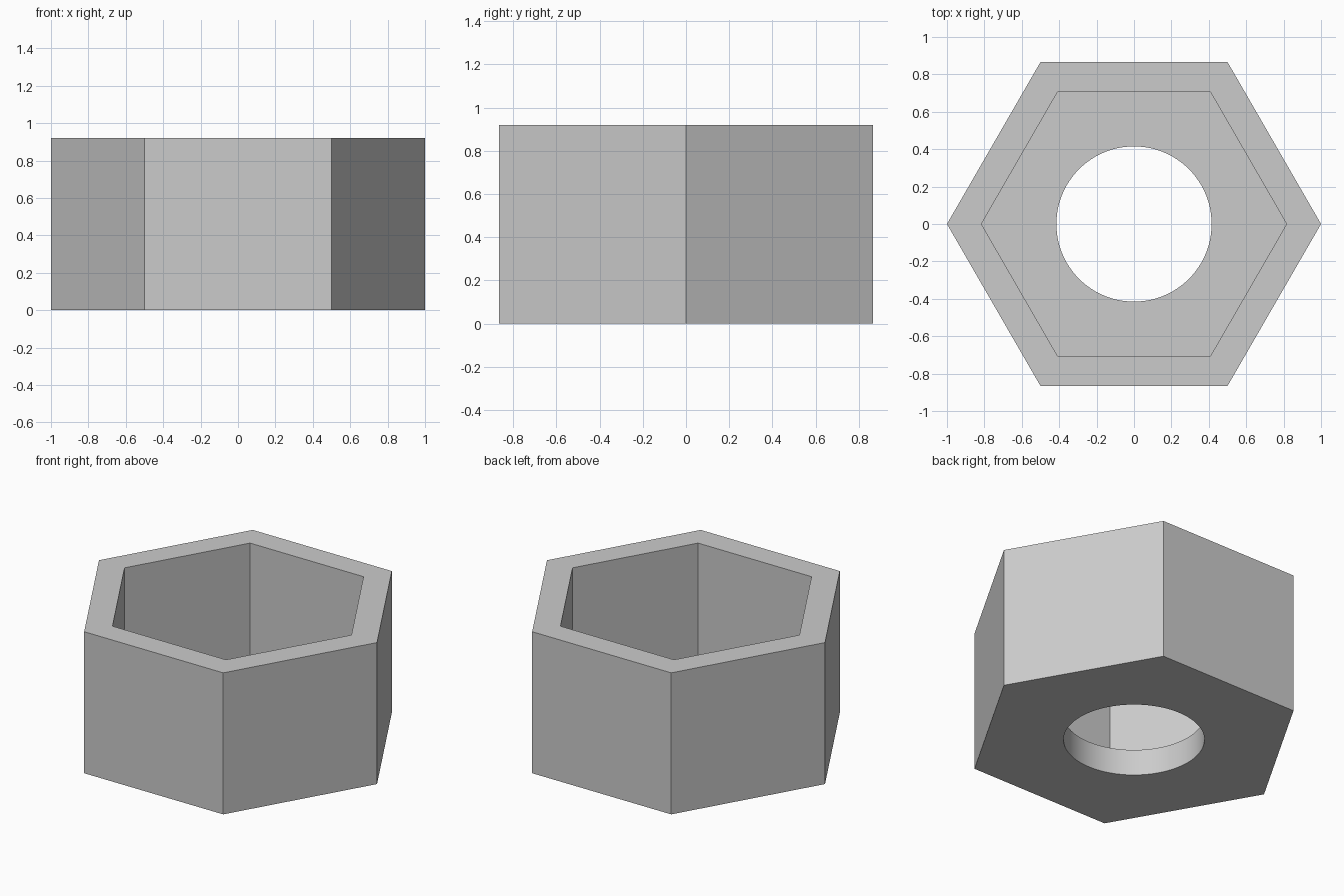
import bpy
import math

HEIGHT = 0.92
FLOOR = 0.17
OUTER_R, INNER_R, HOLE_R = 1.0, 0.816, 0.415

cube = bpy.data.objects.get("Cube")
if cube:
    bpy.data.objects.remove(cube, do_unlink=True)

# Single grey finish
grey = bpy.data.materials.new("plain_grey")
grey.use_nodes = True
color = (0.6, 0.6, 0.6, 1.0)
grey.diffuse_color = color
grey.node_tree.nodes["Principled BSDF"].inputs["Base Color"].default_value = color


def prism(name, sides, radius, z0, z1):
    """Upright prism with a corner on the +x axis."""
    bpy.ops.mesh.primitive_cylinder_add(
        vertices=sides, radius=radius, depth=z1 - z0, location=(0, 0, (z0 + z1) / 2))
    obj = bpy.context.object
    obj.name = name
    if sides == 6:
        obj.rotation_euler.z = math.radians(30)
    bpy.ops.object.transform_apply(location=True, rotation=True, scale=True)
    obj.data.materials.append(grey)
    return obj


def cut(target, cutter):
    """Subtract the cutter from the target, then discard it."""
    cutter.hide_render = True
    mod = target.modifiers.new("cut", "BOOLEAN")
    mod.operation = "DIFFERENCE"
    mod.solver = "EXACT"
    mod.object = cutter
    bpy.context.view_layer.objects.active = target
    bpy.ops.object.modifier_apply(modifier=mod.name)
    bpy.data.objects.remove(cutter, do_unlink=True)


# Hexagonal socket: outer body, hexagonal pocket, round hole through the floor
socket = prism("hex_socket", 6, OUTER_R, 0, HEIGHT)
cut(socket, prism("pocket_cutter", 6, INNER_R, FLOOR, HEIGHT + 0.2))
cut(socket, prism("hole_cutter", 96, HOLE_R, -0.2, FLOOR + 0.2))

# Smooth the round hole, keep all other edges sharp
bpy.ops.object.select_all(action="DESELECT")
socket.select_set(True)
bpy.context.view_layer.objects.active = socket
bpy.ops.object.shade_smooth_by_angle(angle=math.radians(30))
